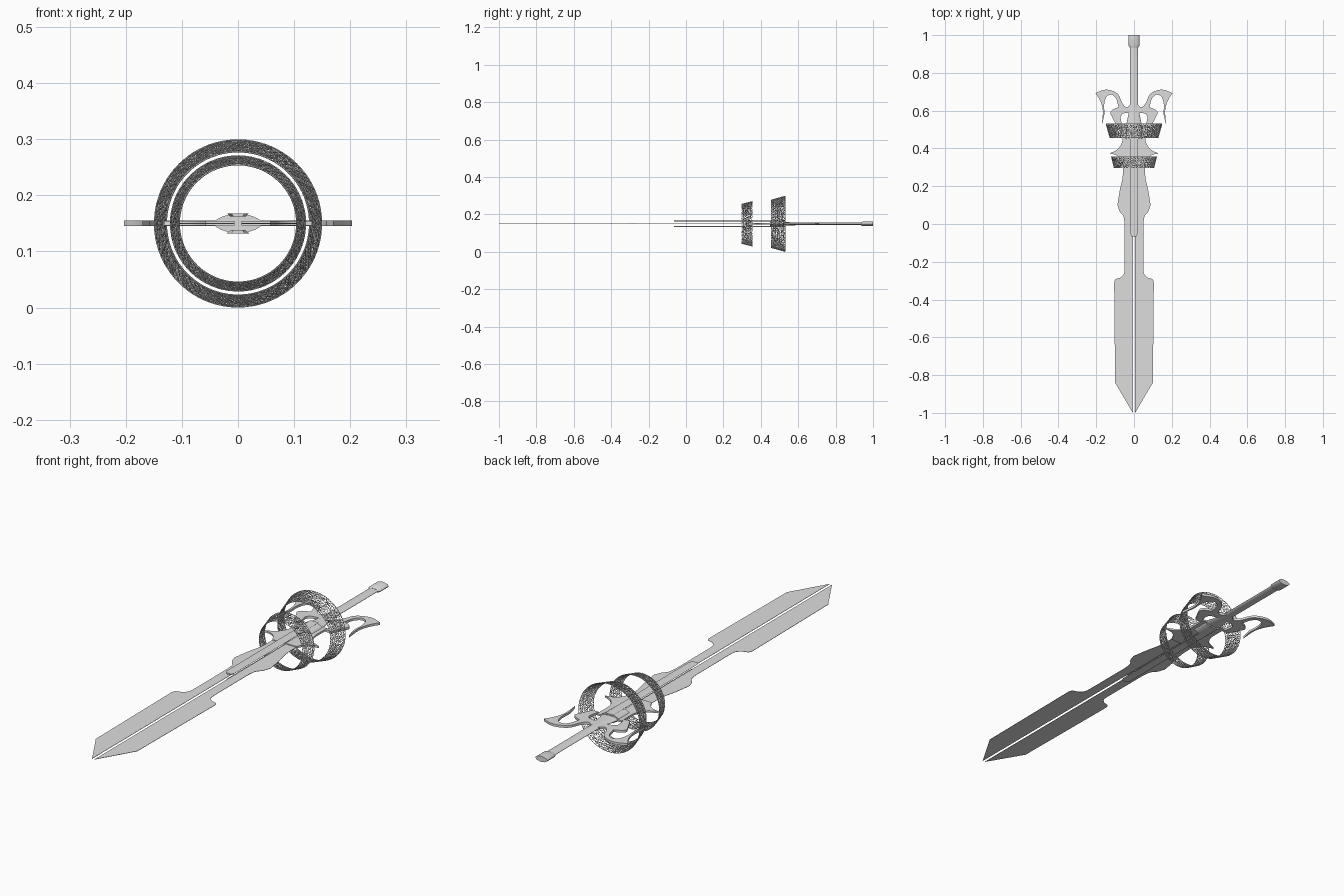
import bpy, bmesh, math, random
from mathutils import Vector

random.seed(4)
cube = bpy.data.objects.get("Cube")
if cube:
    bpy.data.objects.remove(cube, do_unlink=True)

MID = 0.15  # height of the sword's flat plane

steel = bpy.data.materials.new("light grey steel")
steel.use_nodes = True
GREY = (0.73, 0.73, 0.73, 1)
steel.diffuse_color = GREY
steel.node_tree.nodes["Principled BSDF"].inputs["Base Color"].default_value = GREY


def finish(name, bm, smooth=False):
    bmesh.ops.recalc_face_normals(bm, faces=bm.faces)
    mesh = bpy.data.meshes.new(name)
    bm.to_mesh(mesh)
    bm.free()
    mesh.materials.append(steel)
    obj = bpy.data.objects.new(name, mesh)
    bpy.context.collection.objects.link(obj)
    if smooth:
        bpy.ops.object.select_all(action='DESELECT')
        obj.select_set(True)
        bpy.context.view_layer.objects.active = obj
        bpy.ops.object.shade_smooth_by_angle(angle=math.radians(40))
    return obj


def spline(points, steps=5):
    """Smooth open curve through the points."""
    p = [Vector(q) for q in points]
    p = [2 * p[0] - p[1]] + p + [2 * p[-1] - p[-2]]
    out = []
    for a, b, c, d in zip(p, p[1:], p[2:], p[3:]):
        for i in range(steps):
            t = i / steps
            out.append(0.5 * (2 * b + (c - a) * t + (2 * a - 5 * b + 4 * c - d) * t ** 2
                              + (3 * b - a - 3 * c + d) * t ** 3))
    return out + [p[-2]]


def plate(name, outline, thick):
    """Flat plate from a right-hand outline, mirrored across the sword's axis."""
    bm = bmesh.new()
    for side in (1, -1):
        verts = [bm.verts.new((side * q[0], q[1], MID - thick / 2)) for q in outline]
        face = bm.faces.new(verts)
        new = bmesh.ops.extrude_face_region(bm, geom=[face])["geom"]
        bmesh.ops.translate(bm, vec=(0, 0, thick),
                            verts=[v for v in new if isinstance(v, bmesh.types.BMVert)])
    return finish(name, bm)


def bar(name, section, stations):
    """Loft a cross-section along y; stations are (y, x scale, z scale)."""
    bm = bmesh.new()
    rings = [[bm.verts.new((x * sx, y, MID + z * sz)) for x, z in section]
             for y, sx, sz in stations]
    n = len(section)
    for r, s in zip(rings, rings[1:]):
        for i in range(n):
            bm.faces.new((r[i], r[(i + 1) % n], s[(i + 1) % n], s[i]))
    bm.faces.new(rings[0])
    bm.faces.new(rings[-1])
    return finish(name, bm, True)


# Blade: two thin halves with a slit between them
GAP = 0.006
shoulder = spline([(0.105, -0.31), (0.098, -0.293), (0.07, -0.282), (0.053, -0.262), (0.05, -0.23)])
waist = spline([(0.05, 0.0), (0.056, 0.04), (0.075, 0.065), (0.088, 0.1)])
flare = spline([(0.088, 0.1), (0.075, 0.18), (0.06, 0.25), (0.058, 0.34)])[1:]
plate("blade", [(GAP, -1.0), (0.1, -0.84)] + shoulder + waist + flare + [(GAP, 0.34)], 0.0014)

# Guard with swept barbs
barb_low = spline([(0.058, 0.32), (0.075, 0.35), (0.1, 0.367), (0.132, 0.373)])
barb_high = spline([(0.132, 0.373), (0.095, 0.39), (0.072, 0.415), (0.06, 0.45), (0.06, 0.53)])[1:]
plate("guard", [(GAP, 0.32)] + barb_low + barb_high + [(GAP, 0.53)], 0.008)

# Curling horns: arch out to a tip, a long thin spike, and a hooked curl below
outer = spline([(0.015, 0.635), (0.04, 0.618), (0.062, 0.64), (0.083, 0.685), (0.12, 0.707),
                (0.16, 0.71), (0.203, 0.693)])
spike = spline([(0.203, 0.693), (0.178, 0.65), (0.165, 0.6), (0.17, 0.525)])[1:]
inner = spline([(0.17, 0.525), (0.157, 0.58), (0.158, 0.63), (0.147, 0.672), (0.12, 0.685),
                (0.095, 0.664), (0.082, 0.618)])[1:]
curl = spline([(0.082, 0.618), (0.108, 0.608), (0.125, 0.59), (0.115, 0.565), (0.1, 0.535),
               (0.09, 0.515)])[1:]
hollow = spline([(0.06, 0.515), (0.068, 0.545), (0.07, 0.57), (0.055, 0.585), (0.015, 0.59)])
plate("curling_horns", outer + spike + inner + curl + hollow, 0.01)

# Lens-shaped hub, grip and pommel
lens = [(math.cos(a), math.sin(a) * (0.75 + 0.25 * abs(math.sin(a))))
        for a in (math.tau * i / 24 for i in range(24))]
bar("hub", lens, [(0.45, 0.043, 0.017), (0.525, 0.043, 0.017)])
bar("grip", lens, [(0.52, 0.042, 0.009), (0.62, 0.022, 0.007), (0.95, 0.022, 0.007)])
bar("pommel", lens, [(0.935, 0.022, 0.008), (0.945, 0.029, 0.012), (1.0, 0.029, 0.012)])

# Raised rails floating above and below the blade
section = [(-0.02, 0.018), (0.02, 0.018), (0.013, 0.012), (-0.013, 0.012)]
for name, flip in (("upper_rail", 1), ("lower_rail", -1)):
    bar(name, section, [(-0.065, 0.6, flip), (-0.05, 1, flip), (0.53, 1, flip)])


# Lattice rings: slanted bands of jittered triangles turned into wire
def lattice_ring(name, y0, y1, r0, r1, around, rows):
    bm = bmesh.new()
    grid = []
    for j in range(rows + 1):
        edge = j in (0, rows)
        row = []
        for i in range(around):
            a = math.tau * (i + 0.5 * (j % 2) + random.uniform(-0.3, 0.3)) / around
            t = (j + (0 if edge else random.uniform(-0.3, 0.3))) / rows
            r = r0 + (r1 - r0) * t
            row.append(bm.verts.new((r * math.cos(a), y0 + (y1 - y0) * t, MID + r * math.sin(a))))
        grid.append(row)
    for j in range(rows):
        low, high = grid[j], grid[j + 1]
        for i in range(around):
            k = (i + 1) % around
            if j % 2:
                bm.faces.new((low[i], low[k], high[k]))
                bm.faces.new((low[i], high[k], high[i]))
            else:
                bm.faces.new((low[i], low[k], high[i]))
                bm.faces.new((low[k], high[k], high[i]))
    ring = finish(name, bm)
    wire = ring.modifiers.new("wire", 'WIREFRAME')
    wire.thickness = 0.003
    wire.use_even_offset = False
    wire.use_boundary = True


lattice_ring("large_ring", 0.457, 0.53, 0.128, 0.1485, 84, 7)
lattice_ring("small_ring", 0.297, 0.355, 0.105, 0.12, 70, 6)
